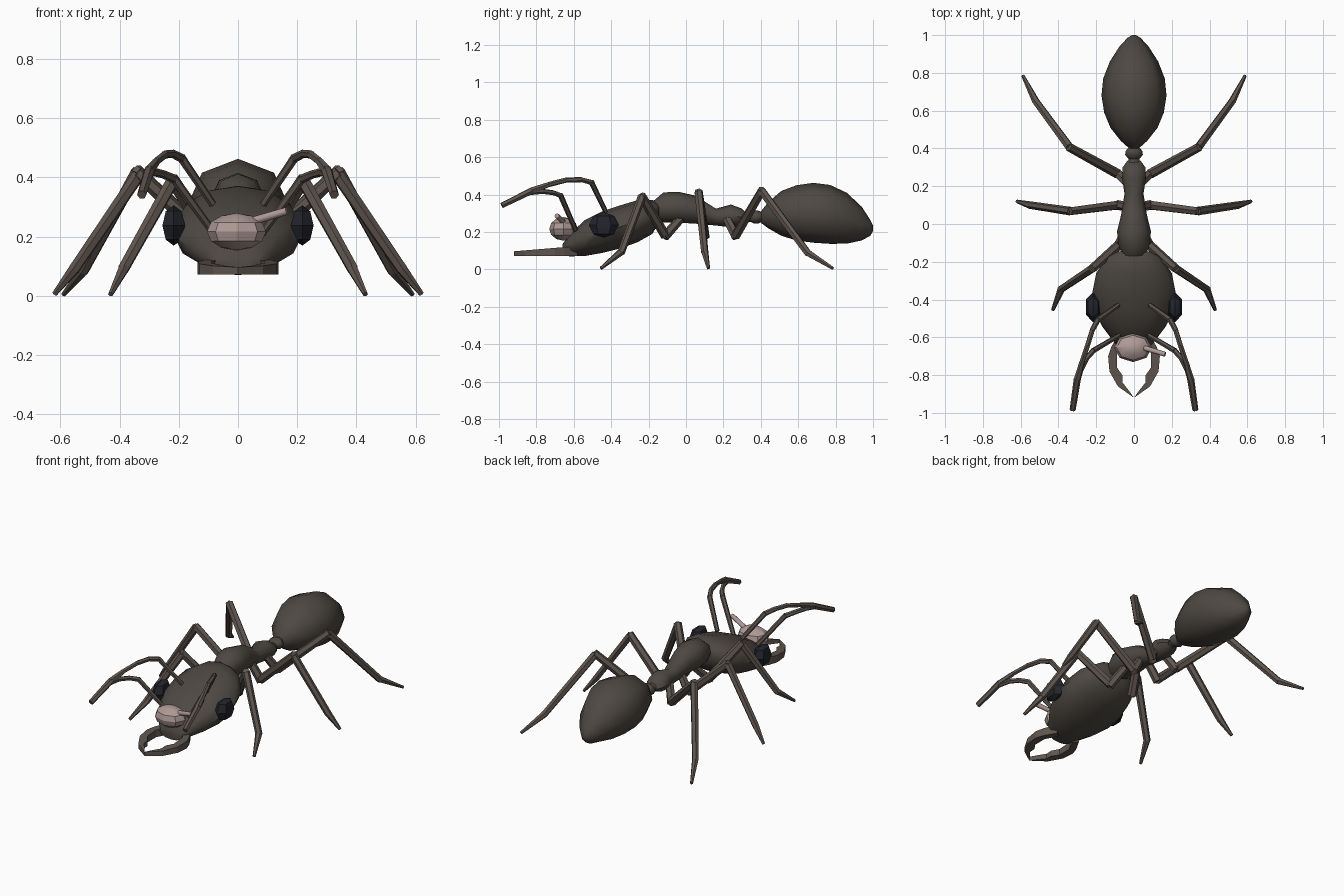
import bpy, bmesh, math
from mathutils import Vector


def material(name, rgb):
    m = bpy.data.materials.new(name)
    m.diffuse_color = (*rgb, 1)
    return m


SHELL = material("dark_shell", (0.075, 0.065, 0.055))
LIMB = material("brown_limb", (0.115, 0.092, 0.078))
EYE = material("eye_black", (0.018, 0.019, 0.026))
PINK = material("pale_pink", (0.42, 0.32, 0.30))


def finish(name, bm, mat, mirror=False, angle=50):
    bmesh.ops.recalc_face_normals(bm, faces=bm.faces)
    me = bpy.data.meshes.new(name)
    bm.to_mesh(me)
    bm.free()
    ob = bpy.data.objects.new(name, me)
    bpy.context.collection.objects.link(ob)
    me.materials.append(mat)
    if mirror:
        ob.modifiers.new("Mirror", 'MIRROR')
    if angle:
        bpy.ops.object.select_all(action='DESELECT')
        ob.select_set(True)
        bpy.context.view_layer.objects.active = ob
        bpy.ops.object.shade_smooth_by_angle(angle=math.radians(angle))
    return ob


def skin(bm, rings):
    for a, b in zip(rings, rings[1:]):
        for i in range(len(a)):
            j = (i + 1) % len(a)
            bm.faces.new((a[i], a[j], b[j], b[i]))
    bm.faces.new(rings[0])
    bm.faces.new(rings[-1])


def body(name, stations, sides):
    """Elliptical sections along y: (y, half width, bottom z, top z)."""
    bm = bmesh.new()
    rings = []
    for y, w, lo, hi in stations:
        ring = []
        for i in range(sides):
            t = 2 * math.pi * i / sides
            ring.append(bm.verts.new((w * math.sin(t), y,
                                      (lo + hi) / 2 + (hi - lo) / 2 * math.cos(t))))
        rings.append(ring)
    skin(bm, rings)
    return finish(name, bm, SHELL)


def limb(name, pts, radii, mat=LIMB, mirror=True, sides=6):
    """Chain of tapered segments, slightly overlapping at the joints."""
    bm = bmesh.new()
    for k in range(len(pts) - 1):
        a, b = Vector(pts[k]), Vector(pts[k + 1])
        d = (b - a).normalized()
        if k < len(pts) - 2:
            b = b + d * radii[k + 1] * 0.4
        u = d.cross(Vector((0.3, 0.9, 0.1))).normalized()
        v = d.cross(u)
        rings = []
        for c, r in ((a, radii[k]), (b, radii[k + 1])):
            rings.append([bm.verts.new(c + r * (u * math.cos(t) + v * math.sin(t)))
                          for t in (2 * math.pi * i / sides for i in range(sides))])
        skin(bm, rings)
    return finish(name, bm, mat, mirror)


def ball(name, centre, size, mat, mirror=False, segs=8, rings=6, angle=50):
    bm = bmesh.new()
    bmesh.ops.create_uvsphere(bm, u_segments=segs, v_segments=rings, radius=1)
    for v in bm.verts:
        v.co = Vector([c + s * q for c, s, q in zip(centre, size, v.co)])
    return finish(name, bm, mat, mirror, angle)


# Body masses
body("abdomen", [(0.40, 0.025, 0.25, 0.31), (0.44, 0.07, 0.22, 0.36),
                 (0.51, 0.125, 0.18, 0.42), (0.59, 0.158, 0.155, 0.45),
                 (0.68, 0.172, 0.143, 0.463), (0.77, 0.163, 0.137, 0.452),
                 (0.86, 0.128, 0.138, 0.41), (0.94, 0.077, 0.155, 0.335),
                 (0.985, 0.035, 0.18, 0.265), (1.0, 0.01, 0.205, 0.235)], 8)
body("waist", [(0.32, 0.035, 0.25, 0.30), (0.345, 0.028, 0.255, 0.295),
               (0.365, 0.047, 0.245, 0.315), (0.385, 0.045, 0.245, 0.315),
               (0.41, 0.025, 0.255, 0.305)], 8)
body("thorax", [(-0.17, 0.06, 0.27, 0.37), (-0.12, 0.08, 0.25, 0.412),
                (-0.04, 0.09, 0.25, 0.415), (0.05, 0.068, 0.245, 0.395),
                (0.16, 0.05, 0.235, 0.325), (0.24, 0.063, 0.225, 0.347),
                (0.30, 0.06, 0.235, 0.325), (0.335, 0.035, 0.255, 0.29)], 8)
body("head", [(-0.145, 0.085, 0.25, 0.355), (-0.18, 0.15, 0.19, 0.372),
              (-0.26, 0.20, 0.145, 0.37), (-0.36, 0.22, 0.11, 0.34),
              (-0.45, 0.215, 0.088, 0.31), (-0.54, 0.17, 0.072, 0.265),
              (-0.62, 0.11, 0.07, 0.19), (-0.66, 0.075, 0.075, 0.135)], 12)

# Eyes
ball("eyes", (0.217, -0.44, 0.238), (0.044, 0.08, 0.068), EYE, True, 6, 4, 30)

# Snout bead with a small stick
ball("face_bead", (-0.005, -0.655, 0.217), (0.1, 0.076, 0.063), PINK, False, 8, 6, 30)
limb("face_stick", [(0.05, -0.655, 0.253), (0.165, -0.69, 0.287)],
     [0.014, 0.013], PINK, False, 8)

# Mandibles: curved outline with thickness falling towards the tip
outline = [(0.08, -0.58), (0.12, -0.65), (0.137, -0.70), (0.13, -0.78), (0.085, -0.86),
           (0.0, -0.92), (0.025, -0.885), (0.06, -0.84), (0.062, -0.80),
           (0.09, -0.76), (0.09, -0.68), (0.05, -0.60)]
bm = bmesh.new()
low = [bm.verts.new((x, y, 0.072)) for x, y in outline]
top = [bm.verts.new((x, y, 0.097 + 0.025 * (y + 0.92) / 0.3)) for x, y in outline]
skin(bm, [low, top])
finish("mandibles", bm, LIMB, True, 0)

# Two pairs of feelers
limb("long_feelers", [(0.085, -0.43, 0.31), (0.19, -0.505, 0.465), (0.22, -0.56, 0.48),
                      (0.245, -0.64, 0.478), (0.275, -0.73, 0.455),
                      (0.30, -0.82, 0.423), (0.325, -0.985, 0.342)],
     [0.013, 0.015, 0.014, 0.014, 0.014, 0.019, 0.016])
limb("short_feelers", [(0.08, -0.59, 0.21), (0.215, -0.67, 0.395), (0.25, -0.71, 0.41),
                       (0.28, -0.77, 0.418), (0.30, -0.83, 0.415)],
     [0.013, 0.015, 0.014, 0.014, 0.017])

# Legs: hip, upper leg, shin, foot
LEG_R = [0.024, 0.026, 0.023, 0.02, 0.009]
for name, pts in {
    "front_legs": [(0.04, -0.03, 0.27), (0.08, -0.11, 0.18), (0.22, -0.235, 0.39),
                   (0.385, -0.345, 0.095), (0.43, -0.455, 0.006)],
    "middle_legs": [(0.03, 0.09, 0.27), (0.085, 0.10, 0.18), (0.335, 0.068, 0.41),
                    (0.55, 0.10, 0.095), (0.62, 0.12, 0.006)],
    "rear_legs": [(0.04, 0.22, 0.27), (0.085, 0.265, 0.18), (0.34, 0.405, 0.42),
                  (0.52, 0.65, 0.09), (0.588, 0.785, 0.006)],
}.items():
    limb(name, pts, LEG_R)
